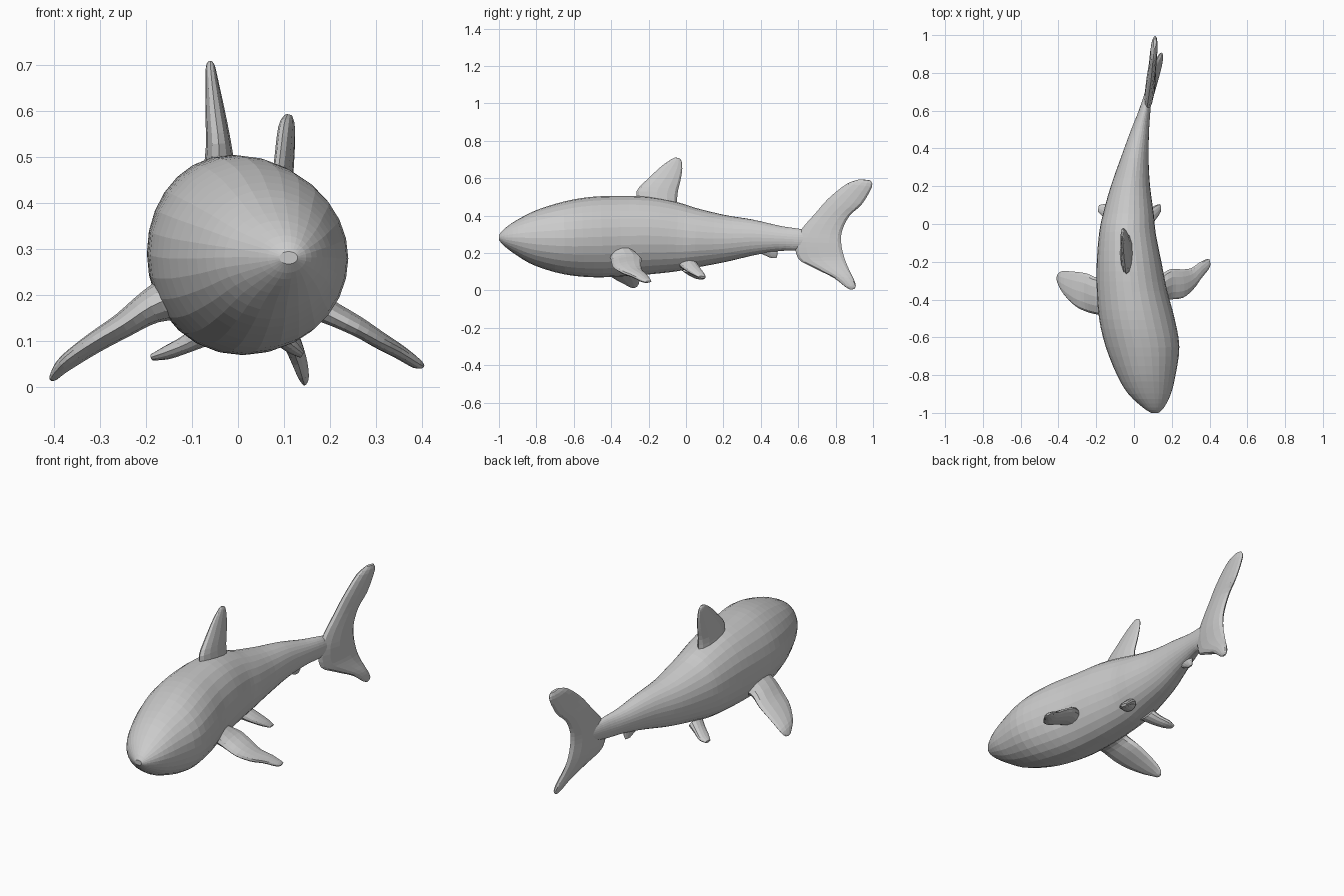
import bpy, bmesh, math
from mathutils import Vector


def spline(rows, steps):
    """Catmull-Rom resampling of rows of numbers."""
    out = []
    for i in range(len(rows) - 1):
        p0, p1 = rows[max(i - 1, 0)], rows[i]
        p2, p3 = rows[i + 1], rows[min(i + 2, len(rows) - 1)]
        for s in range(steps):
            t = s / steps
            out.append([0.5 * (2 * b + (c - a) * t + (2 * a - 5 * b + 4 * c - d) * t * t
                               + (3 * b - a - 3 * c + d) * t ** 3)
                        for a, b, c, d in zip(p0, p1, p2, p3)])
    return out + [list(rows[-1])]


def loft(name, rows, sides=12, steps=3):
    """Elliptical sections; row = edge point A, edge point B, half thickness."""
    secs = [(Vector(r[0:3]), Vector(r[3:6]), r[6]) for r in spline(rows, steps)]
    mids = [(a + b) / 2 for a, b, _ in secs]
    bm = bmesh.new()
    rings = []
    for i, (a, b, h) in enumerate(secs):
        span = mids[min(i + 1, len(mids) - 1)] - mids[max(i - 1, 0)]
        half = (b - a) / 2
        normal = half.cross(span).normalized() * h
        rings.append([bm.verts.new(mids[i] + half * math.cos(2 * math.pi * k / sides)
                                   + normal * math.sin(2 * math.pi * k / sides))
                      for k in range(sides)])
    for r, q in zip(rings, rings[1:]):
        for k in range(sides):
            n = (k + 1) % sides
            bm.faces.new((r[k], r[n], q[n], q[k]))
    bm.faces.new(rings[0])
    bm.faces.new(rings[-1])
    bmesh.ops.recalc_face_normals(bm, faces=bm.faces)
    mesh = bpy.data.meshes.new(name)
    bm.to_mesh(mesh)
    bm.free()
    obj = bpy.data.objects.new(name, mesh)
    bpy.context.collection.objects.link(obj)
    return obj


# Body: y, left x, right x, bottom z, top z
body = [(-1.0, .09, .13, .268, .295), (-.97, .045, .16, .235, .33),
        (-.9, -.03, .195, .185, .38), (-.8, -.09, .22, .13, .43),
        (-.65, -.15, .24, .085, .475), (-.5, -.185, .215, .07, .50),
        (-.35, -.197, .175, .075, .505), (-.2, -.197, .145, .085, .50),
        (-.05, -.185, .115, .10, .47), (.05, -.165, .105, .12, .44),
        (.2, -.123, .085, .15, .405), (.35, -.07, .077, .185, .38),
        (.5, -.015, .08, .21, .345), (.6, .025, .087, .215, .33),
        (.72, .065, .095, .235, .31)]
loft("body", [(l, y, (b + t) / 2, r, y, (b + t) / 2, (t - b) / 2)
              for y, l, r, b, t in body], sides=28)


def upright_fin(name, rows):
    """Row = leading x, y, z, trailing x, y, z, half thickness."""
    return loft(name, rows, sides=12)


# Dorsal fin
upright_fin("dorsal_fin", [
    (-.04, -.25, .46, -.04, -.05, .44, .038), (-.042, -.265, .53, -.042, -.045, .52, .028),
    (-.05, -.20, .60, -.048, -.03, .585, .022), (-.057, -.13, .665, -.055, -.02, .65, .015),
    (-.06, -.08, .70, -.06, -.025, .695, .010), (-.06, -.06, .71, -.06, -.04, .708, .004)])

# Tail fin, swept from the upper tip to the lower tip
upright_fin("tail_fin", [
    (.108, .93, .594, .112, .985, .588, .008), (.10, .86, .57, .112, .995, .555, .018),
    (.09, .76, .49, .108, .94, .46, .020), (.08, .69, .41, .10, .875, .40, .022),
    (.07, .62, .33, .10, .835, .32, .024), (.065, .585, .26, .105, .83, .25, .025),
    (.07, .60, .17, .11, .845, .18, .022), (.095, .68, .122, .12, .868, .12, .020),
    (.125, .79, .067, .135, .895, .065, .018), (.14, .85, .02, .145, .908, .025, .012),
    (.145, .88, .004, .145, .90, .008, .004)])

# Pectoral fins, slightly different poses on each side
upright_fin("left_pectoral_fin", [
    (-.13, -.49, .20, -.13, -.27, .20, .055), (-.19, -.48, .175, -.19, -.285, .175, .038),
    (-.25, -.465, .135, -.25, -.262, .135, .028), (-.31, -.435, .10, -.32, -.252, .09, .023),
    (-.37, -.375, .06, -.38, -.25, .045, .018), (-.40, -.32, .03, -.40, -.262, .02, .010),
    (-.407, -.30, .018, -.407, -.28, .014, .004)])
upright_fin("right_pectoral_fin", [
    (.14, -.41, .19, .13, -.28, .20, .045), (.19, -.40, .16, .19, -.24, .175, .028),
    (.26, -.39, .125, .25, -.24, .145, .022), (.315, -.345, .095, .30, -.235, .11, .019),
    (.355, -.29, .075, .345, -.205, .08, .016), (.395, -.24, .05, .38, -.188, .055, .012),
    (.405, -.215, .045, .398, -.185, .048, .005)])

# Pelvic fins and the small anal fin
upright_fin("left_pelvic_fin", [
    (-.07, -.03, .12, -.07, .07, .12, .03), (-.11, .0, .095, -.11, .085, .095, .020),
    (-.16, .035, .075, -.15, .105, .075, .015), (-.19, .065, .065, -.185, .10, .065, .007)])
upright_fin("right_pelvic_fin", [
    (.04, -.04, .14, .04, .06, .14, .03), (.085, -.01, .115, .08, .08, .115, .020),
    (.12, .03, .09, .115, .10, .085, .015), (.142, .065, .072, .138, .105, .068, .007)])
upright_fin("anal_fin", [
    (.015, .36, .22, .025, .49, .23, .022), (.015, .41, .193, .025, .49, .198, .014),
    (.015, .45, .175, .02, .485, .175, .006)])
